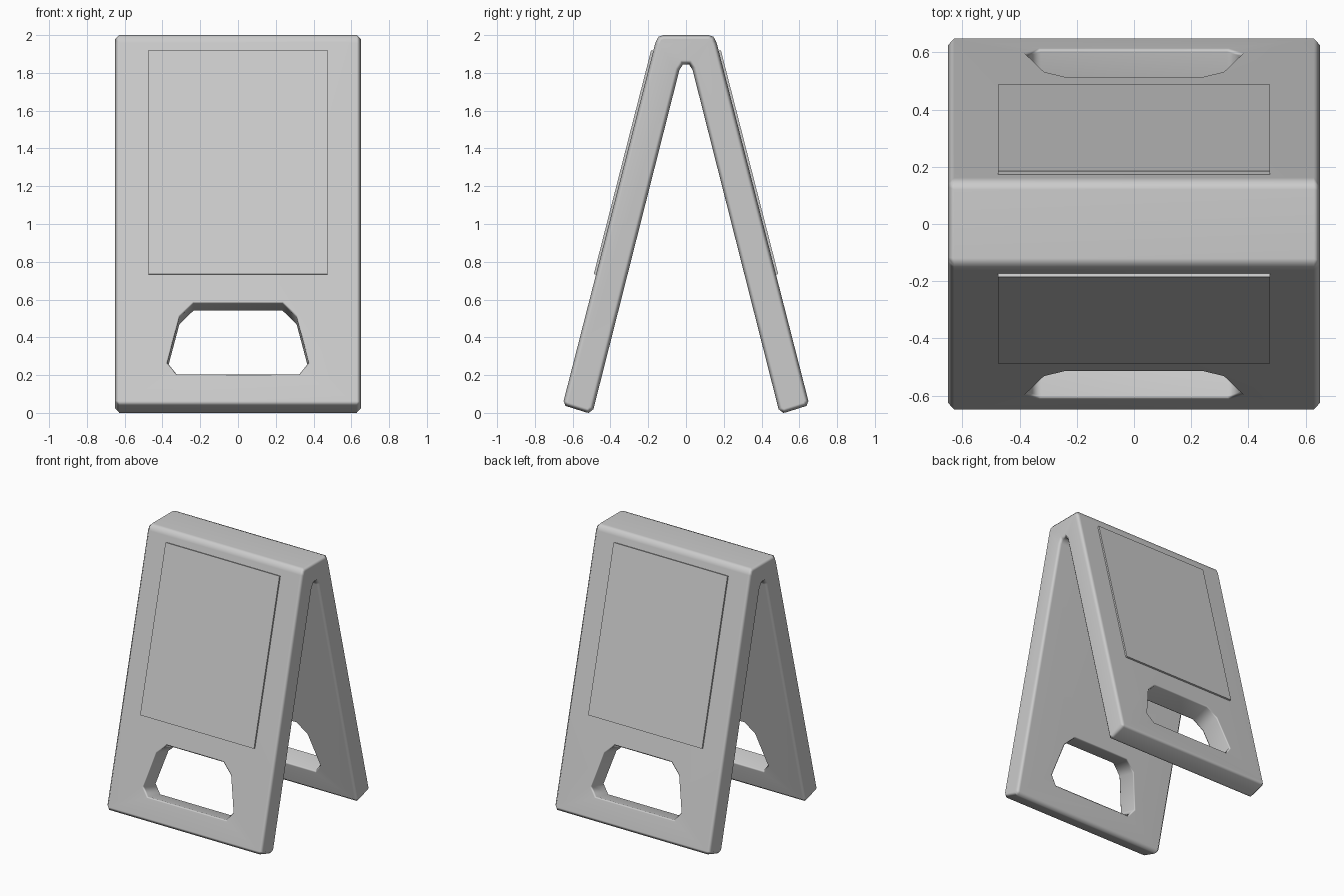
import bpy, bmesh, math
from mathutils import Vector

if "Cube" in bpy.data.objects:
    bpy.data.objects.remove(bpy.data.objects["Cube"])

HALF_W = 0.65
# half of the side profile (y, z): top centre, outer face, foot, inner face, apex
HALF = [(0.12, 2.0), (0.145, 1.992), (0.162, 1.96), (0.648, 0.063), (0.638, 0.037),
        (0.53, 0.003), (0.515, 0.0), (0.49, 0.02), (0.035, 1.815), (0.016, 1.845)]
OUT_A, OUT_B = Vector(HALF[2]), Vector(HALF[3])
SLOPE = (OUT_B.x - OUT_A.x) / (OUT_A.y - OUT_B.y)
NORMAL = Vector((0, 1, SLOPE)).normalized()


def surface(x, z):
    """Point on the outer face of the +y leg."""
    return Vector((x, OUT_A.x + (OUT_A.y - z) * SLOPE, z))


def finish(name, bm, smooth):
    bmesh.ops.recalc_face_normals(bm, faces=bm.faces)
    for f in bm.faces:
        f.smooth = smooth
    me = bpy.data.meshes.new(name)
    bm.to_mesh(me)
    bm.free()
    ob = bpy.data.objects.new(name, me)
    bpy.context.collection.objects.link(ob)
    return ob


def plate(name, outline, inner, outer, side, smooth=False):
    """Prism on a leg's outer face, from depth inner to outer along the normal."""
    bm = bmesh.new()
    rings = []
    for d in (inner, outer):
        ring = []
        for x, z in outline:
            p = surface(x, z) + NORMAL * d
            ring.append(bm.verts.new((p.x, p.y * side, p.z)))
        rings.append(ring)
        bm.faces.new(ring)
    n = len(outline)
    for i in range(n):
        j = (i + 1) % n
        bm.faces.new((rings[0][i], rings[0][j], rings[1][j], rings[1][i]))
    return finish(name, bm, smooth)


# folding A-shaped body: profile extruded across x, side edges chamfered
bm = bmesh.new()
profile = HALF + [(-y, z) for y, z in reversed(HALF)]
face = bm.faces.new([bm.verts.new((-HALF_W, y, z)) for y, z in profile])
ext = bmesh.ops.extrude_face_region(bm, geom=[face])
bmesh.ops.translate(bm, vec=(2 * HALF_W, 0, 0),
                    verts=[g for g in ext["geom"] if isinstance(g, bmesh.types.BMVert)])
bmesh.ops.recalc_face_normals(bm, faces=bm.faces)
rims = [e for e in bm.edges if abs(e.verts[0].co.x - e.verts[1].co.x) < 1e-5]
bmesh.ops.bevel(bm, geom=rims, offset=0.022, offset_type='OFFSET', segments=1,
                profile=0.5, affect='EDGES')
body = finish("folding_body", bm, True)

# hand holes cut square through each leg
right = [(0.235, 0.58), (0.31, 0.508), (0.374, 0.268), (0.325, 0.206)]
hole = right + [(-x, z) for x, z in reversed(right)]
for side, label in ((-1, "front"), (1, "back")):
    cutter = plate(label + "_hole_cutter", hole, -0.27, 0.2, side, True)
    cutter.hide_render = True
    cutter.hide_set(True)
    cutter.display_type = 'WIRE'
    mod = body.modifiers.new(label + "_hole", 'BOOLEAN')
    mod.operation = 'DIFFERENCE'
    mod.solver = 'EXACT'
    mod.object = cutter

# soft hole rims
bev = body.modifiers.new("rim_bevel", 'BEVEL')
bev.width = 0.01
bev.segments = 1
bev.limit_method = 'ANGLE'
bev.angle_limit = math.radians(75)
wn = body.modifiers.new("weighted_normals", 'WEIGHTED_NORMAL')
wn.keep_sharp = True

# raised sign panels
sign = [(0.475, 0.732), (0.475, 1.917), (-0.475, 1.917), (-0.475, 0.732)]
for side, label in ((-1, "front"), (1, "back")):
    plate(label + "_sign_panel", sign, -0.02, 0.012, side)
